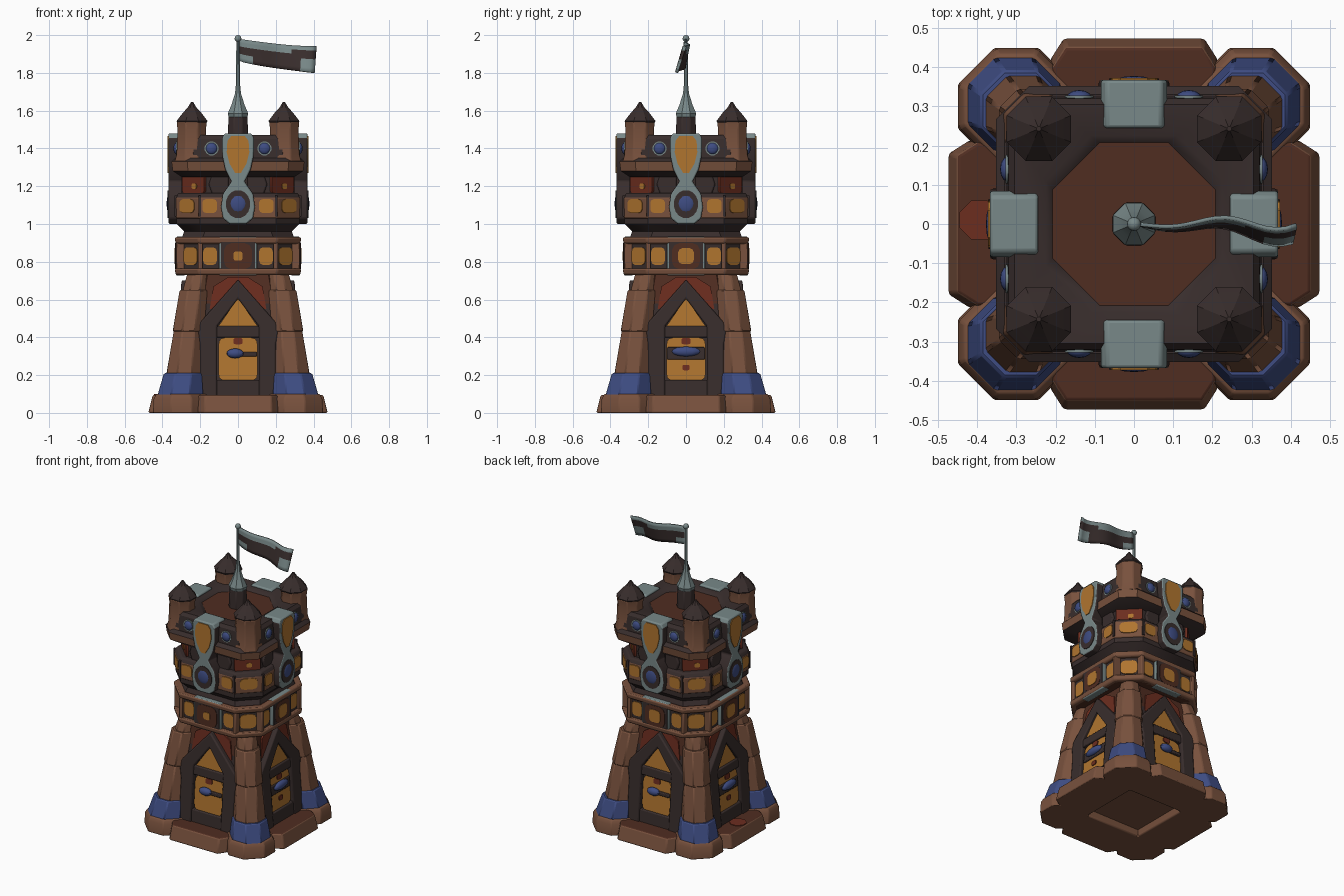
import bpy, bmesh, math
from mathutils import Matrix, Vector

old = bpy.data.objects.get("Cube")
if old:
    bpy.data.objects.remove(old)

PALETTE = {"brown wood": (120, 81, 61), "russet boards": (80, 45, 33), "dark timber": (56, 45, 44),
           "brick red": (108, 45, 31), "amber glass": (176, 117, 47), "blue paint": (62, 76, 130),
           "pale steel": (120, 136, 136)}
MATS = {}
for label, rgb in PALETTE.items():
    m = bpy.data.materials.new(label)
    m.use_nodes = True
    col = [((c / 255 + 0.055) / 1.055) ** 2.4 for c in rgb] + [1]
    m.diffuse_color = col
    m.node_tree.nodes["Principled BSDF"].inputs["Base Color"].default_value = col
    MATS[label.split()[0]] = m

SIDES = {"front": 0, "left": 90, "back": 180, "right": 270}
CORNERS = {"front_left": 45, "back_left": 135, "back_right": 225, "front_right": 315}
made = []


def finish(name, bm, mats, angle=0, bevel=0):
    """Turn the bmesh about z, store it as an object and bevel its edges."""
    bmesh.ops.recalc_face_normals(bm, faces=bm.faces)
    bm.transform(Matrix.Rotation(math.radians(angle), 4, "Z"))
    me = bpy.data.meshes.new(name)
    bm.to_mesh(me)
    bm.free()
    for m in mats:
        me.materials.append(MATS[m])
    ob = bpy.data.objects.new(name, me)
    bpy.context.collection.objects.link(ob)
    if bevel:
        mod = ob.modifiers.new("soft_edges", "BEVEL")
        mod.width, mod.segments = bevel, 2
    made.append(ob)
    return ob


def prism(name, pts, depth, mats, angle=0, bevel=0, lean=0):
    """Outline in x and z, pushed out towards the front between two depths."""
    bm = bmesh.new()
    face = bm.faces.new([bm.verts.new((x, -depth[0], z)) for x, z in pts])
    ext = bmesh.ops.extrude_face_region(bm, geom=[face])["geom"]
    for v in ext:
        if isinstance(v, bmesh.types.BMVert):
            v.co.y = -depth[1]
    for v in bm.verts:
        v.co.y += lean * (v.co.z - 0.4)
    return finish(name, bm, mats, angle, bevel)


def loft(name, rings, mats, centre=(0, 0), angle=0, bevel=0):
    """Stack cut-corner squares: (half width, cut corner, height, colour index above)."""
    bm, prev = bmesh.new(), None
    for h, c, z, idx in rings:
        pts = [(h, -c), (h, c), (c, h), (-c, h), (-h, c), (-h, -c), (-c, -h), (c, -h)]
        cur = [bm.verts.new((centre[0] + x, centre[1] + y, z)) for x, y in pts]
        if prev:
            for i in range(8):
                f = bm.faces.new((prev[i], prev[i - 7], cur[i - 7], cur[i]))
                f.material_index = mat_idx
        else:
            bm.faces.new(cur).material_index = idx
        prev, mat_idx = cur, idx
    bm.faces.new(prev).material_index = mat_idx
    return finish(name, bm, mats, angle, bevel)


def octo(r, z, idx=0):
    return (r, r * 0.414, z, idx)


def ball(name, centre, size, mat, angle=0):
    bm = bmesh.new()
    bmesh.ops.create_uvsphere(bm, u_segments=12, v_segments=8, radius=1)
    bm.transform(Matrix.Translation(centre) @ Matrix.Diagonal((*size, 1)))
    return finish(name, bm, [mat], angle)


def box(x, z, w, h):
    return [(x - w / 2, z - h / 2), (x + w / 2, z - h / 2), (x + w / 2, z + h / 2), (x - w / 2, z + h / 2)]


def pane(x, z, w, h, n=12, power=0.55):
    """Rounded window outline."""
    out = []
    for i in range(n):
        a = math.tau * (i + 0.5) / n
        c, s = math.cos(a), math.sin(a)
        out.append((x + w / 2 * math.copysign(abs(c) ** power, c), z + h / 2 * math.copysign(abs(s) ** power, s)))
    return out


def mirror(half):
    return half + [(-x, z) for x, z in reversed(half)]


# Central tower: floor, lower body, neck, recess and roof deck
loft("base_floor", [(0.32, 0.24, 0.045, 0), (0.32, 0.24, 0.07, 0)], ["brown"])
loft("lower_body", [(0.3, 0.22, 0.05, 0), (0.285, 0.2, 0.5, 0), (0.273, 0.186, 0.58, 1), (0.25, 0.16, 0.74, 1)],
     ["dark", "russet"])
loft("gallery_core", [(0.305, 0.19, 0.73, 0), (0.305, 0.19, 0.93, 0)], ["russet"])
for label, z in (("lower", 0.73), ("upper", 0.895)):
    loft("gallery_trim_" + label, [(0.33, 0.205, z, 0), (0.335, 0.21, z + 0.035, 0)], ["brown"], bevel=0.01)
loft("neck", [(0.3, 0.19, 0.92, 0), (0.285, 0.175, 0.96, 0), (0.325, 0.2, 1.0, 0), (0.325, 0.2, 1.04, 0)], ["dark"])
loft("window_band", [(0.33, 0.205, 1.03, 0), (0.33, 0.21, 1.14, 1), (0.315, 0.2, 1.165, 1)], ["brown", "dark"], bevel=0.008)
loft("recess_wall", [(0.285, 0.18, 1.15, 0), (0.285, 0.18, 1.29, 0)], ["dark"])
loft("cornice", [(0.3, 0.2, 1.25, 0), (0.345, 0.265, 1.28, 1), (0.352, 0.268, 1.33, 2), (0.33, 0.25, 1.35, 2)],
     ["dark", "brown", "dark"])
loft("parapet", [(0.328, 0.24, 1.34, 0), (0.32, 0.23, 1.45, 0), (0.305, 0.215, 1.47, 0), (0.225, 0.11, 1.465, 0),
                 (0.208, 0.088, 1.447, 1)], ["dark", "russet"])
loft("step_patch", [octo(0.05, 0.09), octo(0.05, 0.099)], ["brick"], (-0.395, 0.01))

# Parts repeated on every side
posts = [(0.2, 0.08), (0.2, 0.36), (0.215, 0.44), (0.2, 0.48), (0, 0.705)]
frame = [(-x, z) for x, z in posts] + posts[3::-1] + [(0.11, 0.08), (0.11, 0.46), (0, 0.605), (-0.11, 0.46), (-0.11, 0.08)]
shield = mirror([(0.045, 1.0), (0.08, 1.03), (0.09, 1.09), (0.08, 1.16), (0.035, 1.225), (0.068, 1.29),
                 (0.083, 1.36), (0.085, 1.455), (0.07, 1.48)])
drop = mirror([(0.015, 1.27), (0.045, 1.32), (0.06, 1.38), (0.056, 1.44), (0.035, 1.467)])
LEAN = 0.08
for side, a in SIDES.items():
    # Entrance step with a boarded top
    bm = bmesh.new()
    foot, top = [], []
    for x, y in ((-0.21, -0.2), (-0.215, -0.42), (-0.18, -0.475), (0.18, -0.475), (0.215, -0.42), (0.21, -0.2)):
        foot.append(bm.verts.new((x, y, 0)))
        top.append(bm.verts.new((x * 0.97, y * 0.95, 0.095)))
    bm.faces.new(foot)
    bm.faces.new(top).material_index = 1
    for i in range(6):
        bm.faces.new((foot[i - 1], foot[i], top[i], top[i - 1]))
    finish("step_" + side, bm, ["brown", "russet"], a, 0.008)

    # Gabled doorway, leaning back with the wall
    prism("gable_wall_" + side, [(-0.15, 0.55), (0.15, 0.55), (0.13, 0.67), (0.05, 0.72), (-0.05, 0.72), (-0.13, 0.67)],
          (0.24, 0.292), ["brick"], a, lean=LEAN)
    prism("door_frame_" + side, frame, (0.24, 0.323), ["dark"], a, 0.008, LEAN)
    prism("door_lintel_" + side, box(0, 0.43, 0.24, 0.06), (0.25, 0.316), ["dark"], a, 0.006, LEAN)
    prism("door_sill_" + side, box(0, 0.13, 0.24, 0.09), (0.25, 0.316), ["dark"], a, 0.006, LEAN)
    prism("door_panel_" + side, pane(0, 0.285, 0.21, 0.23, 16, 0.3), (0.25, 0.304), ["amber"], a, lean=LEAN)
    prism("gable_window_" + side, [(-0.11, 0.45), (0.11, 0.45), (0, 0.61)], (0.25, 0.304), ["amber"], a, lean=LEAN)
    prism("door_latch_" + side, pane(0, 0.38, 0.05, 0.035), (0.25, 0.31), ["brick"], a, lean=LEAN)
    if side in ("left", "right"):
        prism("door_bar_" + side, box(0, 0.315, 0.2, 0.065), (0.25, 0.312), ["dark"], a, 0.005, LEAN)
        ball("door_boss_" + side, (0, -0.32, 0.325), (0.075, 0.02, 0.026), "blue", a)
        prism("door_stud_" + side, pane(0, 0.24, 0.04, 0.03), (0.25, 0.31), ["brick"], a, lean=LEAN)
    else:
        prism("door_handle_" + side, box(0.03, 0.31, 0.14, 0.024), (0.29, 0.326), ["dark"], a, 0.005)
        ball("door_knob_" + side, (-0.015, -0.326, 0.315), (0.045, 0.025, 0.026), "blue", a)

    # Gallery panels and posts
    prism("gallery_frame_" + side, box(0, 0.83, 0.2, 0.205), (0.28, 0.328), ["pale"], a, 0.006)
    prism("gallery_frame_rim_" + side, box(0, 0.83, 0.18, 0.175), (0.3, 0.331), ["dark"], a)
    prism("gallery_frame_inset_" + side, pane(0, 0.83, 0.15, 0.14), (0.3, 0.333), ["russet"], a)
    size = 0.05 if side == "front" else 0.085
    prism("gallery_window_mid_" + side, pane(0, 0.83, size, size), (0.3, 0.336), ["amber"], a)
    for s, hand in ((1, "a"), (-1, "b")):
        tag = hand + "_" + side
        prism("gallery_pane_rim_" + tag, box(s * 0.15, 0.83, 0.1, 0.14), (0.29, 0.308), ["dark"], a)
        prism("gallery_window_" + tag, pane(s * 0.148, 0.83, 0.075, 0.095), (0.29, 0.312), ["amber"], a)
        prism("gallery_post_" + tag, box(s * 0.2, 0.83, 0.025, 0.14), (0.27, 0.327), ["brown"], a, 0.005)
        prism("band_window_" + tag, pane(s * 0.15, 1.095, 0.08, 0.075), (0.31, 0.336), ["amber"], a)
        prism("band_post_" + tag, box(s * 0.202, 1.095, 0.014, 0.11), (0.3, 0.336), ["dark"], a)
        prism("recess_brace_" + tag, [(s * 0.05, 1.14), (s * 0.13, 1.14), (s * 0.155, 1.21), (s * 0.13, 1.28),
              (s * 0.05, 1.28)], (0.2, 0.3), ["dark"], a, 0.008)
        prism("parapet_socket_" + tag, pane(s * 0.14, 1.4, 0.075, 0.075, 12, 1), (0.3, 0.328), ["pale"], a)
        ball("parapet_gem_" + tag, (s * 0.14, -0.325, 1.4), (0.031, 0.017, 0.031), "blue", a)

    # Hanging shield: pale face and cap, dark flanks, glass drop and gem
    body = prism("shield_" + side, shield, (0.245, 0.368), ["pale", "dark"], a, 0.008)
    for p in body.data.polygons:
        p.material_index = int(len(p.vertices) == 4 and p.center.z < 1.45)
    prism("shield_glass_" + side, drop, (0.36, 0.373), ["amber"], a)
    prism("shield_socket_" + side, pane(0, 1.105, 0.13, 0.15, 16, 1), (0.36, 0.372), ["dark"], a)
    ball("shield_gem_" + side, (0, -0.364, 1.108), (0.05, 0.014, 0.052), "blue", a)

# Parts repeated on every corner
for corner, a in CORNERS.items():
    turn = a - 45

    def at(c):
        return (c, -c)
    loft("plinth_" + corner, [(0.15, 0.057, 0, 0), (0.146, 0.054, 0.075, 0), (0.132, 0.046, 0.1, 0)],
         ["brown"], at(0.3), turn, 0.006)
    # Leaning buttress, drawn in stages so that it follows the taper of the tower
    stages = [("foot", 0.09, 0.21, 0.306, 0.29, 0.121, 0.102, "blue"),
              ("lower", 0.2, 0.44, 0.284, 0.262, 0.096, 0.077, "brown"),
              ("middle", 0.43, 0.65, 0.262, 0.235, 0.084, 0.074, "brown"),
              ("upper", 0.64, 0.74, 0.23, 0.212, 0.066, 0.055, "brown")]
    for label, z0, z1, c0, c1, r0, r1, mat in stages:
        ob = loft("buttress_" + label + "_" + corner, [octo(r0, z0), octo(r1, z1)], [mat], at(c0))
        for v in ob.data.vertices:
            if v.co.z > (z0 + z1) / 2:
                v.co += Vector((c1 - c0, c0 - c1, 0))
        ob.data.transform(Matrix.Rotation(math.radians(turn), 4, "Z"))
        mod = ob.modifiers.new("soft_edges", "BEVEL")
        mod.width, mod.segments = 0.006, 1
    # Cut-corner windows and red recess
    prism("gallery_corner_rim_" + corner, box(0, 0.83, 0.15, 0.13), (0.33, 0.353), ["dark"], a)
    prism("gallery_corner_window_" + corner, pane(0, 0.83, 0.105, 0.095), (0.33, 0.357), ["amber"], a)
    prism("band_corner_window_" + corner, pane(0, 1.095, 0.11, 0.075), (0.36, 0.385), ["amber"], a)
    prism("recess_panel_" + corner, pane(0, 1.215, 0.165, 0.12, 12, 0.3), (0.29, 0.336), ["brick"], a)
    prism("recess_spot_" + corner, pane(0.01, 1.2, 0.035, 0.03), (0.3, 0.34), ["amber"], a)
    # Turret with a pointed cap
    loft("turret_" + corner, [octo(0.09, 1.33), octo(0.08, 1.37), octo(0.075, 1.5), octo(0.08, 1.54)],
         ["brown"], at(0.245), turn, 0.006)
    loft("turret_cap_" + corner, [octo(0.072, 1.525), octo(0.082, 1.545), octo(0.048, 1.59), octo(0.024, 1.615),
                                  octo(0.006, 1.645)], ["dark"], at(0.243), turn)

# Flagpole
loft("pole_base", [octo(0.055, 1.44), octo(0.05, 1.57)], ["dark"], bevel=0.006)
pole = loft("pole", [octo(0.048, 1.56), octo(0.054, 1.585), octo(0.035, 1.63), octo(0.016, 1.69), octo(0.01, 1.75),
                     octo(0.009, 1.98)], ["pale"])
ball("pole_finial", (0, 0, 1.982), (0.018, 0.018, 0.018), "pale")

# Waving flag, dark with a pale upper edge and pale lower corners
bm = bmesh.new()
cols, rows = 16, 6
grid = []
for i in range(cols + 1):
    u = i / cols
    line = []
    for j in range(rows + 1):
        v = j / rows
        low, high = 1.865 - 0.065 * u ** 0.7, 1.98 - 0.06 * u + 0.02 * u ** 3
        y = -0.016 * math.sin(9 * u) * (0.3 + u) - 0.016 * u + 0.045 * u * (v - 0.5)
        line.append(bm.verts.new((0.005 + 0.4 * u + 0.01 * v * u, y, low + (high - low) * v)))
    grid.append(line)
for i in range(cols):
    for j in range(rows):
        f = bm.faces.new((grid[i][j], grid[i + 1][j], grid[i + 1][j + 1], grid[i][j + 1]))
        pale = (i < 11 and j > 3) or j == rows - 1 or (i > 12 and j < 3) or (i < 3 and j < 2)
        f.material_index = int(not pale)
flag = finish("flag", bm, ["pale", "dark"])
solid = flag.modifiers.new("thickness", "SOLIDIFY")
solid.thickness, solid.offset = 0.01, 0

# Smooth rounded forms, keep hard edges
bpy.ops.object.select_all(action="DESELECT")
for ob in made:
    ob.select_set(True)
bpy.context.view_layer.objects.active = flag
bpy.ops.object.shade_smooth_by_angle(angle=math.radians(32))
pole.data.shade_smooth()
